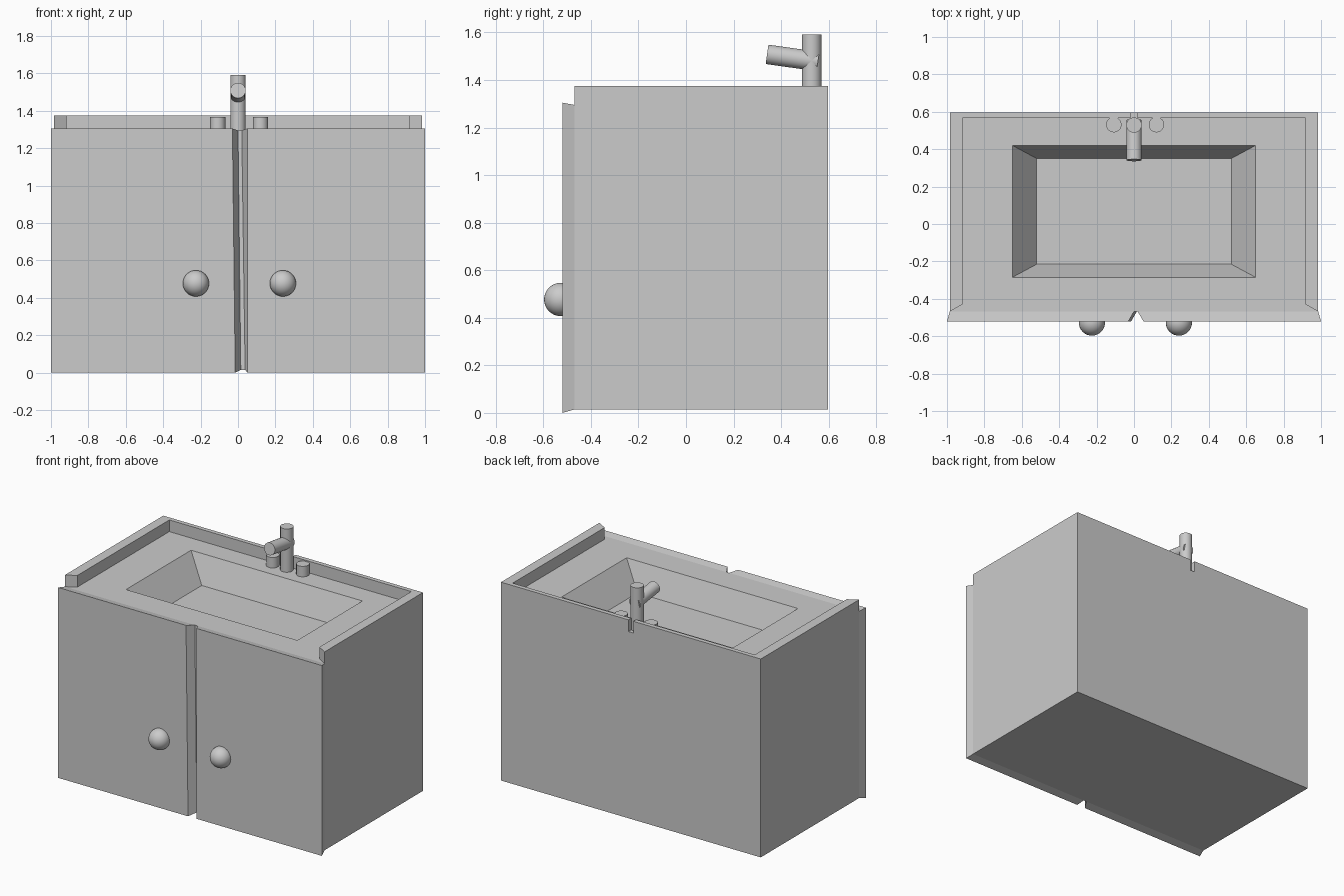
import bpy, bmesh, math
from mathutils import Vector

if "Cube" in bpy.data.objects:
    bpy.data.objects.remove(bpy.data.objects["Cube"])

BACK, FRONT, TOP, FLOOR = 0.597, -0.468, 1.295, 0.015


def finish(name, bm, smooth=False):
    bmesh.ops.recalc_face_normals(bm, faces=bm.faces)
    me = bpy.data.meshes.new(name)
    bm.to_mesh(me)
    bm.free()
    ob = bpy.data.objects.new(name, me)
    bpy.context.collection.objects.link(ob)
    if smooth:
        bpy.ops.object.select_all(action='DESELECT')
        ob.select_set(True)
        bpy.context.view_layer.objects.active = ob
        bpy.ops.object.shade_smooth_by_angle(angle=math.radians(40))
    return ob


def loft(name, rings):
    """Skin a list of equal-length rings and cap both ends."""
    bm = bmesh.new()
    loops = [[bm.verts.new(p) for p in ring] for ring in rings]
    n = len(loops[0])
    for a, b in zip(loops, loops[1:]):
        for i in range(n):
            j = (i + 1) % n
            bm.faces.new((a[i], a[j], b[j], b[i]))
    bm.faces.new(loops[0])
    bm.faces.new(loops[-1])
    return finish(name, bm)


def rect(x0, x1, y0, y1, z):
    return [(x0, y0, z), (x1, y0, z), (x1, y1, z), (x0, y1, z)]


def rod(name, start, end, radius):
    start, end = Vector(start), Vector(end)
    axis = end - start
    bm = bmesh.new()
    bmesh.ops.create_cone(bm, cap_ends=True, segments=32, radius1=radius,
                          radius2=radius, depth=axis.length)
    bm.transform(axis.to_track_quat('Z', 'Y').to_matrix().to_4x4())
    bmesh.ops.translate(bm, verts=bm.verts, vec=(start + end) / 2)
    return finish(name, bm, True)


# Cabinet with sunken tapered basin
loft("cabinet_and_basin", [
    rect(-0.985, 0.985, FRONT, BACK, FLOOR),
    rect(-0.985, 0.985, FRONT, BACK, TOP),
    rect(-0.65, 0.65, -0.285, 0.42, TOP),
    rect(-0.52, 0.52, -0.215, 0.35, TOP - 0.18)])

# Raised rim on the sides and back, with a narrow slot behind the faucet
plan = [(0.018, BACK), (0.985, BACK), (0.985, -0.468),
        (0.918, -0.43), (0.918, 0.567), (0.018, 0.567)]
for side, s in (("left", -1), ("right", 1)):
    loft("rim_" + side, [[(s * x, y, z) for x, y in plan] for z in (TOP, 1.375)])

# Flared doors: back outline, then larger front outline (x at bottom and top)
doors = {
    "left": ((-0.985, 0.015, 0.0, -0.985), (-1.0, -0.015, -0.03, -1.0)),
    "right": ((0.985, 0.038, 0.02, 0.985), (1.0, 0.05, 0.05, 1.0))}
for side, (back, front) in doors.items():
    loft("door_" + side, [
        [(x, FRONT, z) for x, z in zip(back, (FLOOR, FLOOR, TOP, TOP))],
        [(x, -0.52, z) for x, z in zip(front, (0, 0, 1.305, 1.305))]])

# Round door knobs
for side, x in (("left", -0.225), ("right", 0.24)):
    bm = bmesh.new()
    bmesh.ops.create_uvsphere(bm, u_segments=32, v_segments=16, radius=0.07)
    bmesh.ops.translate(bm, verts=bm.verts, vec=(x, -0.527, 0.477))
    finish("knob_" + side, bm, True)

# Faucet and tap handles
rod("faucet_post", (0, 0.529, TOP), (0, 0.529, 1.592), 0.041)
rod("faucet_spout", (0, 0.341, 1.508), (0, 0.555, 1.478), 0.041)
for side, x in (("left", -0.108), ("right", 0.12)):
    rod("tap_" + side, (x, 0.531, TOP), (x, 0.531, 1.367), 0.041)
